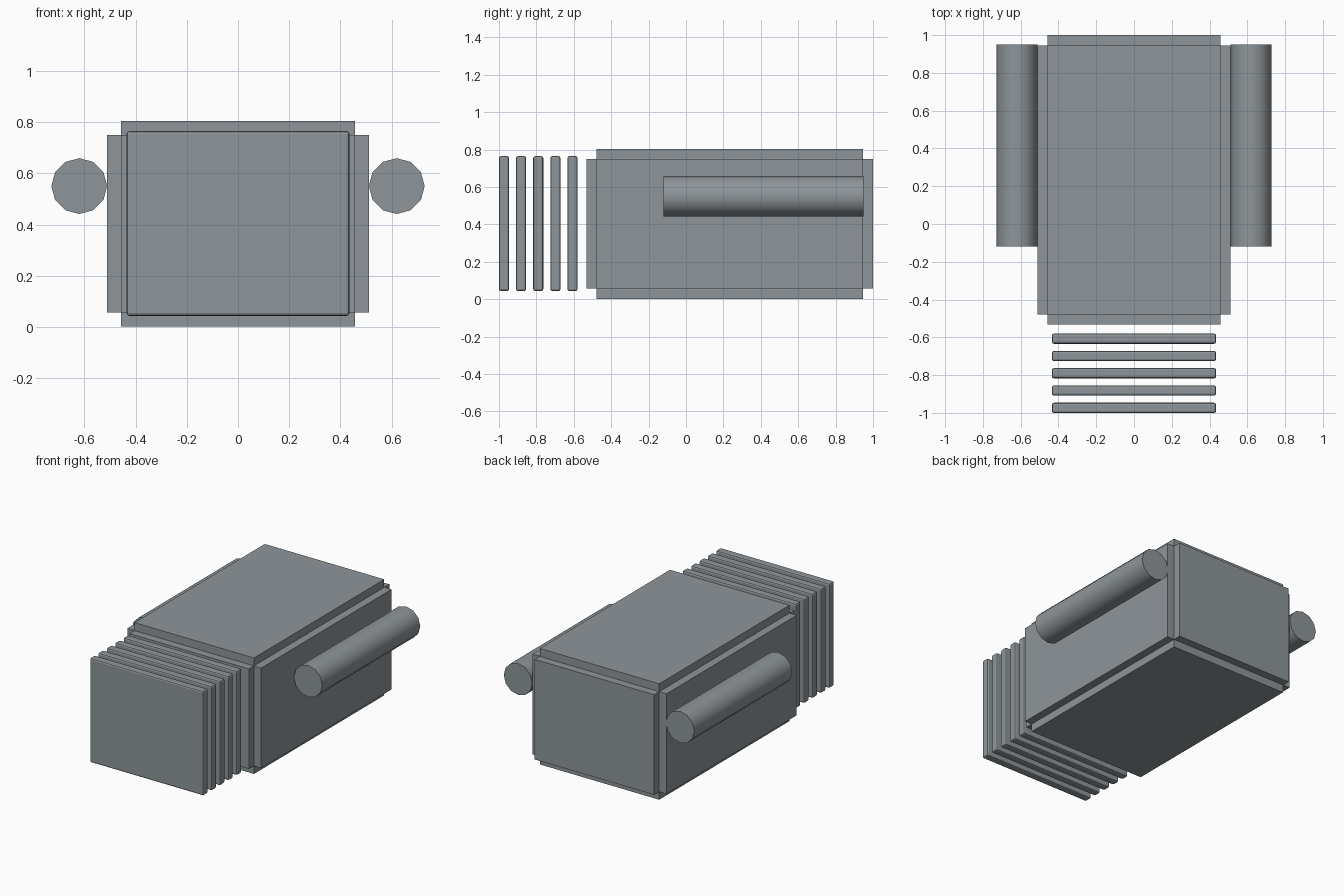
import bpy, bmesh, math
from mathutils import Matrix, Vector

if "Cube" in bpy.data.objects:
    bpy.data.objects.remove(bpy.data.objects["Cube"])

# Dark blue-grey metal for every part
metal = bpy.data.materials.new("dark_metal")
metal.diffuse_color = (0.27, 0.30, 0.32, 1)
metal.use_nodes = True
metal.node_tree.nodes["Principled BSDF"].inputs["Base Color"].default_value = metal.diffuse_color


def box_mesh(lo, hi):
    lo, hi = Vector(lo), Vector(hi)
    bm = bmesh.new()
    bmesh.ops.create_cube(bm, size=1.0)
    bmesh.ops.transform(bm, verts=bm.verts,
                        matrix=Matrix.Translation((lo + hi) / 2) @ Matrix.Diagonal((*(hi - lo), 1)))
    return bm


def finish(bm, name):
    me = bpy.data.meshes.new(name)
    bm.to_mesh(me)
    bm.free()
    me.materials.append(metal)
    ob = bpy.data.objects.new(name, me)
    bpy.context.collection.objects.link(ob)
    return ob


# Main housing: a core block with every face pushed out as a raised panel
bm = box_mesh((-0.457, -0.478, 0.057), (0.457, 0.945, 0.749))
panels = bmesh.ops.extrude_discrete_faces(bm, faces=bm.faces[:])["faces"]
for f in panels:
    f.normal_update()
offsets = [(f, f.normal.copy() * 0.055) for f in panels]
for f, off in offsets:
    bmesh.ops.translate(bm, verts=f.verts[:], vec=off)
bmesh.ops.recalc_face_normals(bm, faces=bm.faces[:])
finish(bm, "housing")

# Row of thin cooling plates ahead of the housing, with softened edges
for i in range(5):
    y = -1.0 + i * 0.0915
    bm = box_mesh((-0.435, y, 0.043), (0.435, y + 0.054, 0.765))
    bmesh.ops.bevel(bm, geom=bm.edges[:], offset=0.011, segments=2, profile=0.5, affect='EDGES')
    finish(bm, f"front_plate_{i + 1}")

# Side tubes, twelve-sided and smooth shaded
for side, label in ((-1, "left"), (1, "right")):
    bpy.ops.mesh.primitive_cylinder_add(vertices=12, radius=0.109, depth=1.07,
                                        location=(side * 0.62, 0.415, 0.55),
                                        rotation=(math.pi / 2, 0, 0))
    tube = bpy.context.object
    tube.name = f"{label}_side_tube"
    tube.data.materials.append(metal)
    bpy.ops.object.shade_smooth_by_angle(angle=math.radians(40))
